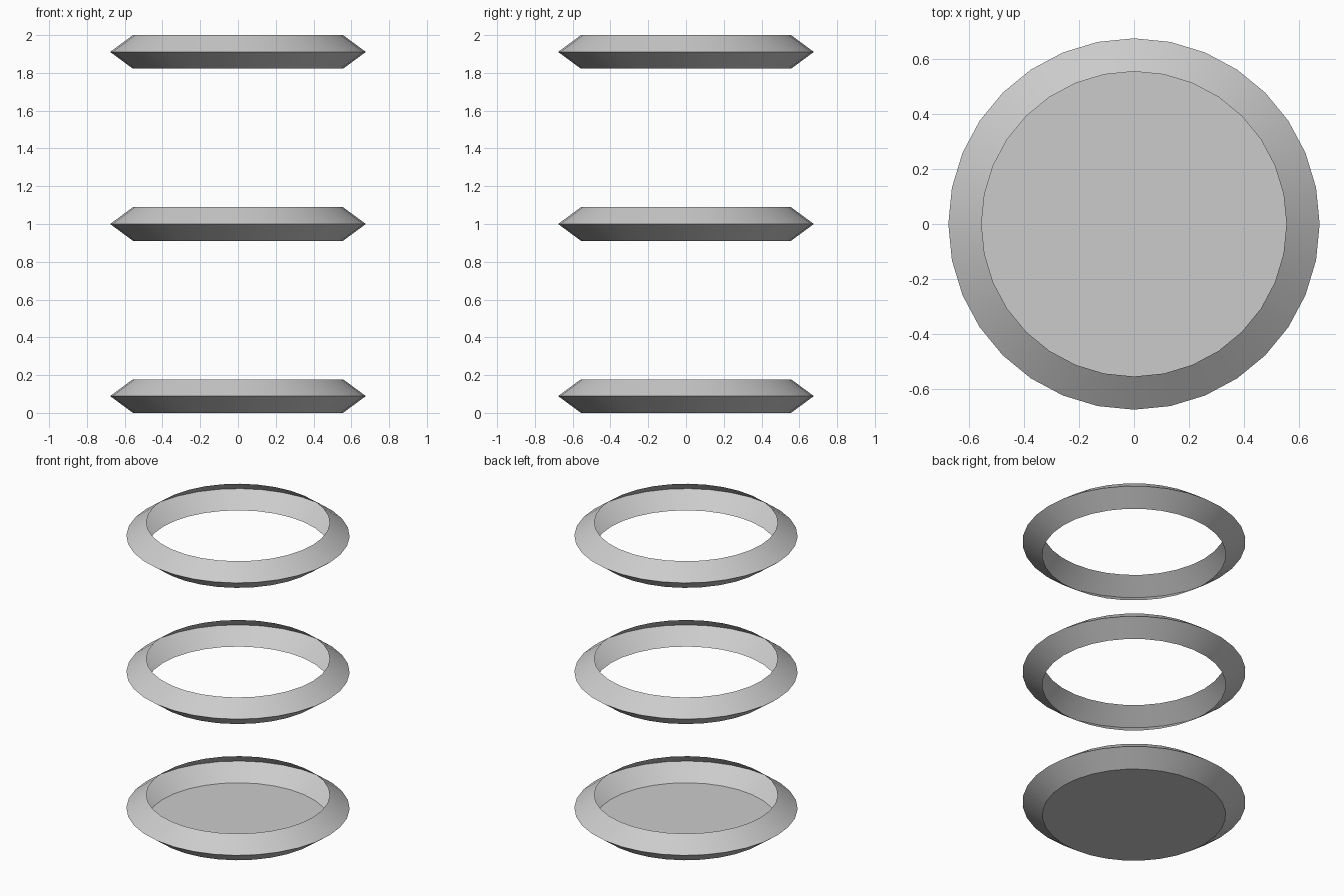
import bpy, bmesh, math

if "Cube" in bpy.data.objects:
    bpy.data.objects.remove(bpy.data.objects["Cube"])

SIDES = 32
R_RIM, R_RIDGE, HALF = 0.556, 0.677, 0.089


def make_ring(name, z_mid, floor=False):
    """Thin open shell: two cone bands meeting at a sharp outer ridge."""
    bm = bmesh.new()
    loops = []
    for r, z in ((R_RIM, z_mid - HALF), (R_RIDGE, z_mid), (R_RIM, z_mid + HALF)):
        loops.append([bm.verts.new((r * math.cos(i * math.tau / SIDES),
                                    r * math.sin(i * math.tau / SIDES), z))
                      for i in range(SIDES)])
    for low, high in zip(loops, loops[1:]):
        for i in range(SIDES):
            j = (i + 1) % SIDES
            bm.faces.new((low[i], low[j], high[j], high[i]))
    if floor:
        bm.faces.new(loops[0][::-1])
    mesh = bpy.data.meshes.new(name)
    bm.to_mesh(mesh)
    bm.free()
    obj = bpy.data.objects.new(name, mesh)
    bpy.context.collection.objects.link(obj)
    # smooth around the ring, sharp at ridge and floor edge
    bpy.ops.object.select_all(action='DESELECT')
    obj.select_set(True)
    bpy.context.view_layer.objects.active = obj
    bpy.ops.object.shade_smooth_by_angle(angle=math.radians(30))
    return obj


# Closed dish at the bottom, two open rings floating above
make_ring("bottom_dish", HALF, floor=True)
make_ring("middle_ring", 1.0)
make_ring("top_ring", 2.0 - HALF)
